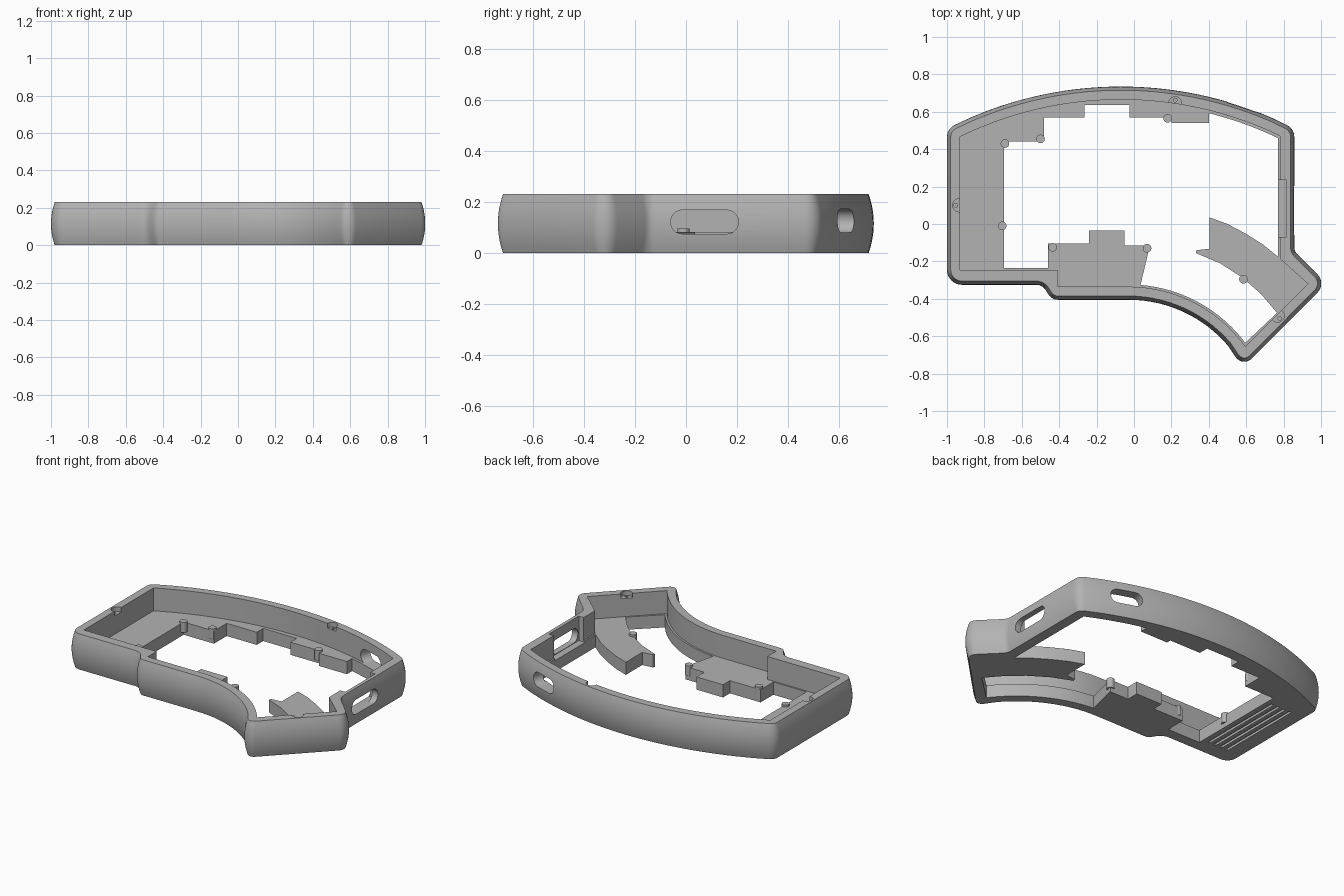
import bpy, bmesh, math
from mathutils import Matrix, Vector

if "Cube" in bpy.data.objects:
    bpy.data.objects.remove(bpy.data.objects["Cube"])

HEIGHT, FLOOR = 0.23, 0.082
BACK_C, FRONT_C = Vector((-0.07, -1.295)), Vector((-0.03, -1.105))

grey = bpy.data.materials.new("case grey")
grey.use_nodes = True
grey.diffuse_color = (0.45, 0.45, 0.45, 1)
grey.node_tree.nodes["Principled BSDF"].inputs["Base Color"].default_value = grey.diffuse_color


def arc(center, r, x0, x1, n):
    """Upper part of a circle, sampled between two x positions."""
    a0, a1 = (math.acos((x - center.x) / r) for x in (x0, x1))
    angles = [a0 + (a1 - a0) * i / n for i in range(n + 1)]
    return [(center.x + r * math.cos(a), center.y + r * math.sin(a)) for a in angles]


def rounded(corners, steps=8):
    """Fillet every (x, y, radius) corner of a closed outline."""
    out = []
    for i, (x, y, r) in enumerate(corners):
        p = Vector((x, y))
        if not r:
            out.append(p)
            continue
        a = (Vector(corners[i - 1][:2]) - p).normalized()
        b = (Vector(corners[(i + 1) % len(corners)][:2]) - p).normalized()
        half = a.angle(b) / 2
        center = p + (a + b).normalized() * r / math.sin(half)
        start = p + a * r / math.tan(half) - center
        end = p + b * r / math.tan(half) - center
        sweep = start.angle_signed(end)
        for k in range(steps + 1):
            out.append(center + Matrix.Rotation(-sweep * k / steps, 2) @ start)
    return out


def inset(points, d):
    """Move a counter-clockwise outline inward by d."""
    out = []
    for i, p in enumerate(points):
        e0 = (p - points[i - 1]).normalized()
        e1 = (points[(i + 1) % len(points)] - p).normalized()
        n0, n1 = Vector((-e0.y, e0.x)), Vector((-e1.y, e1.x))
        out.append(p + (n0 + n1) * d / (1 + n0.dot(n1)))
    return out


def loft(name, layers, matrix=None):
    """Closed solid through a stack of (outline, z) layers."""
    bm = bmesh.new()
    rings = [[bm.verts.new((p[0], p[1], z)) for p in pts] for pts, z in layers]
    n = len(rings[0])
    for lo, hi in zip(rings, rings[1:]):
        for i in range(n):
            j = (i + 1) % n
            bm.faces.new((lo[i], lo[j], hi[j], hi[i]))
    bm.faces.new(rings[0][::-1])
    bm.faces.new(rings[-1])
    bmesh.ops.recalc_face_normals(bm, faces=bm.faces)
    if matrix:
        bm.transform(matrix)
    mesh = bpy.data.meshes.new(name)
    bm.to_mesh(mesh)
    bm.free()
    mesh.materials.append(grey)
    obj = bpy.data.objects.new(name, mesh)
    bpy.context.collection.objects.link(obj)
    return obj


def prism(name, pts, z0, z1, matrix=None):
    return loft(name, [(pts, z0), (pts, z1)], matrix)


def circle(x, y, r, n=20):
    return [(x + r * math.cos(math.tau * i / n), y + r * math.sin(math.tau * i / n)) for i in range(n)]


def rect(x0, x1, y0, y1):
    return [(x0, y0), (x1, y0), (x1, y1), (x0, y1)]


def pill(u0, u1, v0, v1):
    r = (v1 - v0) / 2
    return rounded([(x, y, r * 0.98) for x, y in rect(u0, u1, v0, v1)])


def cut(body, cutter):
    mod = body.modifiers.new("cut", "BOOLEAN")
    mod.operation, mod.solver, mod.object = "DIFFERENCE", "EXACT", cutter
    bpy.context.view_layer.objects.active = body
    bpy.ops.object.modifier_apply(modifier=mod.name)
    bpy.data.objects.remove(cutter)


# Bulging outer shell
front = arc(FRONT_C, 0.70, -0.03, 0.50, 14)
back = arc(BACK_C, 2.03, 0.74, -0.88, 36)
outer = rounded(
    [(-1, -0.325, 0.08), (-0.49, -0.325, 0.06), (-0.44, -0.405, 0.06)]
    + [(x, y, 0) for x, y in front]
    + [(0.582, -0.768, 0.056), (1.03, -0.318, 0.07), (0.857, -0.145, 0.05), (0.857, 0.51, 0.07)]
    + [(x, y, 0) for x, y in back]
    + [(-1, 0.51, 0.07)])
layers = []
for k in range(11):
    t = k / 10
    layers.append((inset(outer, 0.02 * (2 * t - 1) ** 2), HEIGHT * t))
case = loft("case_shell", layers)

# Cavity above the floor
cavity = ([(-0.93, -0.245), (-0.41, -0.245), (-0.41, -0.335)]
          + arc(FRONT_C, 0.77, -0.03, 0.595, 20)
          + [(0.93, -0.32), (0.78, -0.185)]
          + arc(BACK_C, 1.96, 0.78, -0.93, 40))
cut(case, prism("cavity_cutter", cavity, FLOOR, 0.4))

# Large stepped opening through the floor
opening = ([(-0.696, -0.235), (-0.696, 0.44), (-0.48, 0.44), (-0.48, 0.57), (-0.265, 0.57),
            (-0.265, 0.635), (-0.025, 0.635), (-0.025, 0.57), (0.2, 0.57), (0.2, 0.54), (0.4, 0.54)]
           + arc(BACK_C, 1.945, 0.4, 0.77, 12)
           + [(0.77, -0.175), (0.69, -0.11), (0.6, -0.053), (0.5, 0), (0.405, 0.035),
              (0.405, -0.132), (0.335, -0.14), (0.33, -0.155), (0.46, -0.21), (0.58, -0.287),
              (0.68, -0.375), (0.765, -0.475), (0.595, -0.635)]
           + arc(FRONT_C, 0.782, 0.58, 0.035, 14)
           + [(0.085, -0.115), (-0.05, -0.115), (-0.05, -0.035), (-0.24, -0.035),
              (-0.24, -0.105), (-0.46, -0.105), (-0.46, -0.235)])
cut(case, prism("opening_cutter", opening, -0.1, FLOOR + 0.05))

# Side port with an open-topped pocket inside, and the port in the back wall
sideways = Matrix(((0, 0, 1, 0), (1, 0, 0, 0), (0, 1, 0, 0), (0, 0, 0, 1)))
cut(case, prism("side_port_cutter", pill(-0.06, 0.205, 0.075, 0.168), 0.7, 0.95, sideways))
cut(case, prism("side_pocket_cutter", rect(0.74, 0.815, -0.07, 0.235), 0.072, 0.4))
turn = Matrix.Translation((*BACK_C, 0)) @ Matrix.Rotation(math.radians(71.3), 4, "Z") @ sideways
cut(case, prism("back_port_cutter", pill(-0.1, 0.1, 0.08, 0.172), 1.9, 2.1, turn))

# Screw seats in the rim
for x, y, hx, hy in ((-0.935, 0.1, -0.953, 0.1), (0.22, 0.645, 0.22, 0.662), (0.768, -0.49, 0.78, -0.505)):
    cut(case, prism("seat_cutter", circle(x, y, 0.035), 0.2, 0.4))
    cut(case, prism("screw_cutter", circle(hx, hy, 0.01, 12), 0.11, 0.3))

# Grip grooves under the wide floor
for i in range(4):
    x = -0.875 + 0.045 * i
    cut(case, prism("groove_cutter", rect(x - 0.009, x + 0.009, -0.2, 0.38), -0.1, 0.015))

# Small locating posts on the floor edges
parts = [case]
for x, y in ((-0.69, 0.43), (-0.5, 0.455), (0.18, 0.565), (-0.435, -0.125),
             (0.07, -0.13), (-0.705, -0.01), (0.585, -0.295)):
    parts.append(prism("locating_post", circle(x, y, 0.023), 0.03, 0.095))

bpy.ops.object.select_all(action="DESELECT")
for obj in parts:
    obj.select_set(True)
bpy.context.view_layer.objects.active = case
bpy.ops.object.shade_smooth_by_angle(angle=math.radians(30))
